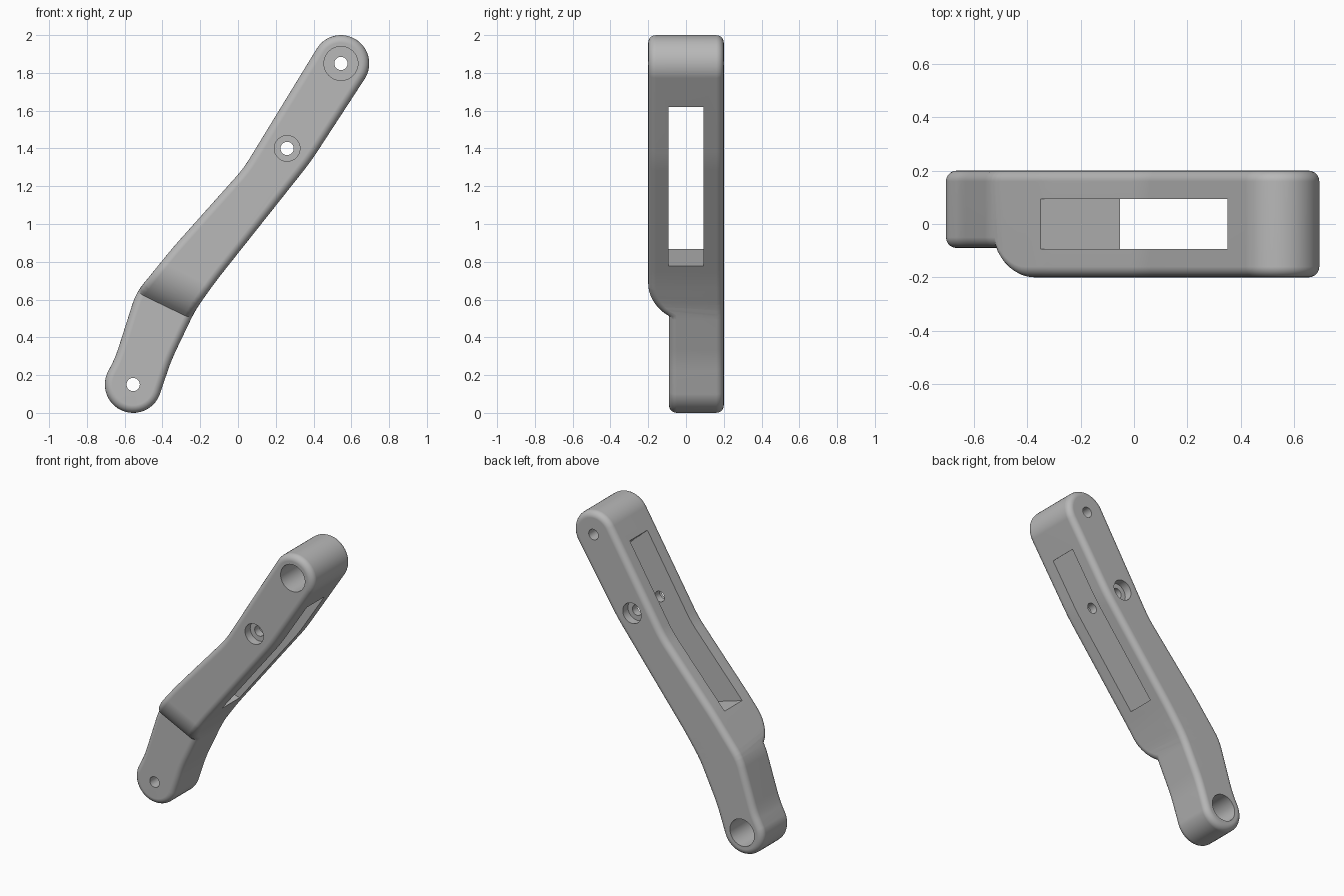
import bpy, bmesh, math
from mathutils import Vector

if "Cube" in bpy.data.objects:
    bpy.data.objects.remove(bpy.data.objects["Cube"], do_unlink=True)

grey = bpy.data.materials.new("plain grey")
grey.use_nodes = True
COLOUR = (0.48, 0.48, 0.48, 1)
grey.diffuse_color = COLOUR
grey.node_tree.nodes["Principled BSDF"].inputs["Base Color"].default_value = COLOUR

FRONT, BACK = -0.2, 0.2
TOP_PIVOT, LOW_PIVOT, MID_HOLE = (0.545, 1.85), (-0.555, 0.15), (0.26, 1.40)
END_R = 0.15


def arc(centre, start, end, steps=20):
    """Points of a rounded arm end, angles in degrees."""
    out = []
    for i in range(steps + 1):
        a = math.radians(start + (end - start) * i / steps)
        out.append(Vector((centre[0] + END_R * math.cos(a), centre[1] + END_R * math.sin(a))))
    return out


def soften(start, corners, end, reach=0.06):
    """Replace each corner of a side with a short curve."""
    pts = [start] + [Vector(c) for c in corners] + [end]
    out = []
    for a, b, c in zip(pts, pts[1:], pts[2:]):
        p = b + (a - b).normalized() * min(reach, (a - b).length * 0.4)
        q = b + (c - b).normalized() * min(reach, (c - b).length * 0.4)
        for i in range(5):
            t = i / 4
            out.append(p * (1 - t) ** 2 + b * 2 * t * (1 - t) + q * t * t)
    return out


def prism(bm, outline, y0, y1):
    """Extrude an x-z outline along y."""
    face = bm.faces.new([bm.verts.new((p[0], y0, p[1])) for p in outline])
    new = bmesh.ops.extrude_face_region(bm, geom=[face])["geom"]
    for v in new:
        if isinstance(v, bmesh.types.BMVert):
            v.co.y = y1
    bmesh.ops.recalc_face_normals(bm, faces=bm.faces[:])


def make_object(name, bm):
    mesh = bpy.data.meshes.new(name)
    bm.to_mesh(mesh)
    bm.free()
    obj = bpy.data.objects.new(name, mesh)
    bpy.context.collection.objects.link(obj)
    mesh.materials.append(grey)
    return obj


# Arm outline: rounded ends joined by bent sides
top = arc(TOP_PIVOT, 148, -31)
low = arc(LOW_PIVOT, -20, -204)
right = soften(top[-1], [(0.385, 1.33), (-0.115, 0.70), (-0.225, 0.546), (-0.352, 0.281)], low[0])
left = soften(low[-1], [(-0.648, 0.297), (-0.54, 0.635), (-0.345, 0.875), (0.03, 1.295)], top[0])
bm = bmesh.new()
prism(bm, top + right + low + left, FRONT, BACK)

# Curved step that thins the lower front
normal = Vector((0.435, 0, 0.9)).normalized()
root = normal.dot(Vector((-0.54, 0, 0.64)))
STEP_R, STEP_DEPTH = 0.235, 0.11
sweep = math.acos(1 - STEP_DEPTH / STEP_R)
run = STEP_R * math.sin(sweep)
for i in range(11):
    s = root + run - STEP_R * math.sin(sweep * i / 10)
    bmesh.ops.bisect_plane(bm, geom=bm.verts[:] + bm.edges[:] + bm.faces[:], dist=1e-5,
                           plane_co=normal * s, plane_no=normal)
for v in bm.verts:
    if v.co.y < FRONT + 0.001:
        drop = min(max(root + run - normal.dot(v.co), 0), run)
        v.co.y = FRONT + STEP_R - math.sqrt(STEP_R ** 2 - drop ** 2)
bm.normal_update()

# Rounded rims front and back
rims = [e for e in bm.edges if len(e.link_faces) == 2
        and sum(abs(f.normal.y) < 0.01 for f in e.link_faces) == 1]
bmesh.ops.bevel(bm, geom=rims, offset=0.04, offset_type='OFFSET', segments=5,
                profile=0.5, affect='EDGES', clamp_overlap=False)
bmesh.ops.recalc_face_normals(bm, faces=bm.faces[:])
arm = make_object("arm", bm)


def cut(bm):
    cutter = make_object("cutter", bm)
    cutter.hide_render = True
    mod = arm.modifiers.new("cut", 'BOOLEAN')
    mod.operation = 'DIFFERENCE'
    mod.solver = 'EXACT'
    mod.object = cutter
    bpy.context.view_layer.objects.active = arm
    bpy.ops.object.modifier_apply(modifier=mod.name)
    bpy.data.objects.remove(cutter, do_unlink=True)


def drill(centre, radius, y0, y1, sides=40):
    bm = bmesh.new()
    prism(bm, [(centre[0] + radius * math.cos(math.tau * i / sides),
                centre[1] + radius * math.sin(math.tau * i / sides)) for i in range(sides)], y0, y1)
    cut(bm)


# Long slot through the width
bm = bmesh.new()
prism(bm, [(-0.51, 0.915), (0.09, 0.735), (0.665, 1.54), (0.26, 1.90)], -0.093, 0.093)
cut(bm)

# Bolt holes and their wider bores
for centre in (TOP_PIVOT, MID_HOLE, LOW_PIVOT):
    drill(centre, 0.035, -0.4, 0.4)
drill(TOP_PIVOT, 0.09, -0.4, 0.05)
drill(LOW_PIVOT, 0.09, 0.0, 0.4)
drill(MID_HOLE, 0.068, -0.4, -0.145)
drill(MID_HOLE, 0.068, 0.145, 0.4)

# Smooth shading with flat broad faces
bpy.ops.object.select_all(action='DESELECT')
arm.select_set(True)
bpy.context.view_layer.objects.active = arm
bpy.ops.object.shade_smooth_by_angle(angle=math.radians(30))
weighted = arm.modifiers.new("weighted normals", 'WEIGHTED_NORMAL')
weighted.keep_sharp = True
